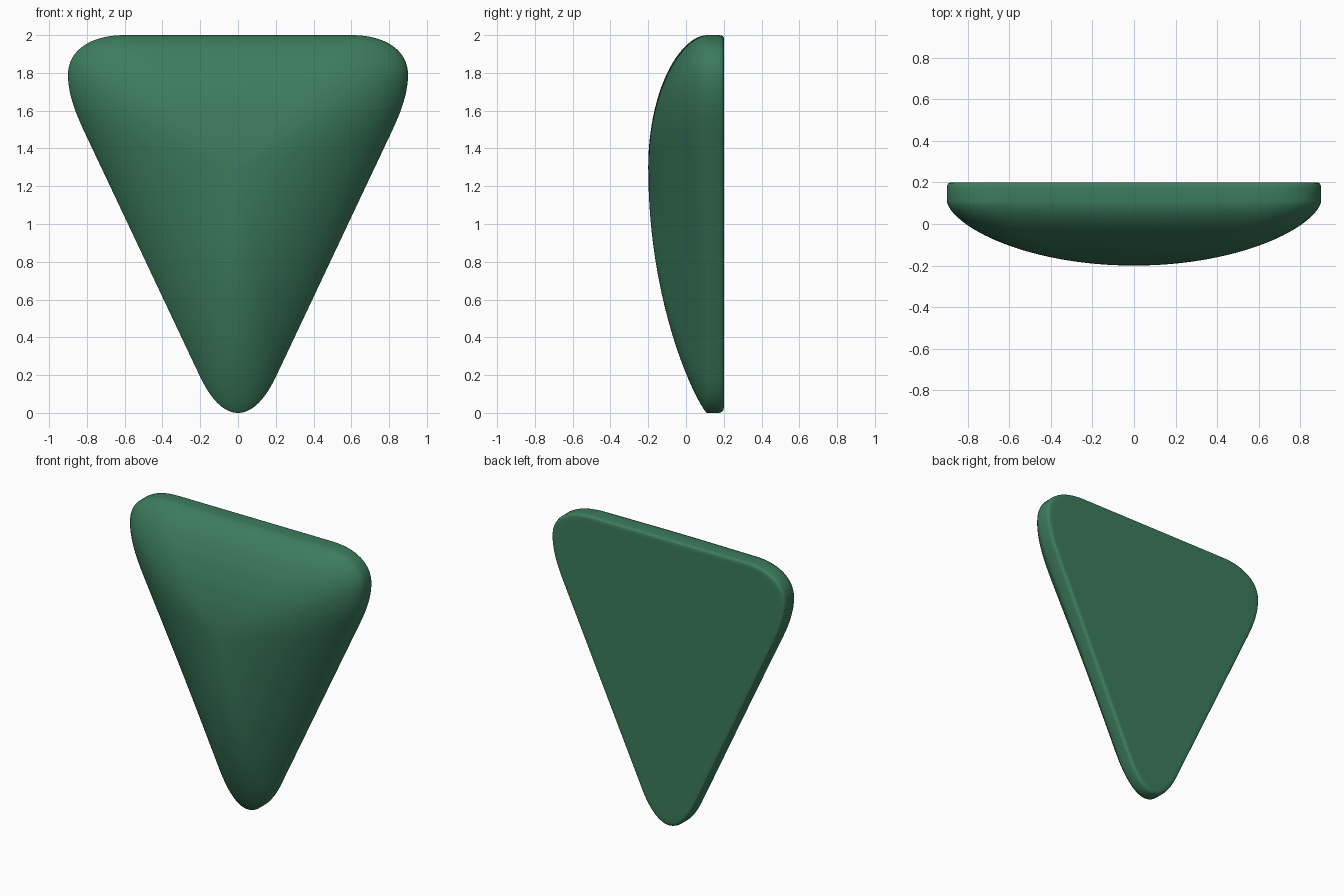
import bpy, bmesh, math
from mathutils import Vector, geometry

if "Cube" in bpy.data.objects:
    bpy.data.objects.remove(bpy.data.objects["Cube"])

# Outline half in x/z, from top centre to bottom tip, as bezier pieces
V = lambda x, z: Vector((x, 0, z))
pieces = [
    (V(0, 2), V(.2, 2), V(.4, 2), V(.6, 2), 10),
    (V(.6, 2), V(.78, 2), V(.9, 1.92), V(.9, 1.79), 16),
    (V(.9, 1.79), V(.9, 1.68), V(.855, 1.575), V(.8, 1.46), 10),
    (V(.8, 1.46), V(.6, 1.037), V(.4, .613), V(.2, .19), 20),
    (V(.2, .19), V(.13, .045), V(.06, 0), V(0, 0), 14),
]
half = []
for a, b, c, d, n in pieces:
    half += geometry.interpolate_bezier(a, b, c, d, n + 1)[:-1]
half.append(V(0, 0))
outline = half + [V(-p.x, p.z) for p in half[-2:0:-1]]

centre = V(0, 1.3)
bm = bmesh.new()


def ring(scale, depth):
    """Outline shrunk toward the centre; depth(p) gives its y."""
    verts = []
    for p in outline:
        q = centre + (p - centre) * scale
        verts.append(bm.verts.new((q.x, depth(p), q.z)))
    return verts


def dome(t):
    def depth(p):
        up = (p - centre).normalized().z
        return .11 - .31 * max(0, 1 - t * t) ** (.7 - .15 * up)
    return depth


# Domed front, straight rim, softened back edge and flat back
steps = 24
rings = [ring(math.sin(i / steps * math.pi / 2), dome(math.sin(i / steps * math.pi / 2)))
         for i in range(1, steps + 1)]
for scale, y in ((1, .145), (1, .175), (.997, .188), (.99, .197), (.98, .2), (.95, .2)):
    rings.append(ring(scale, lambda p, y=y: y))

n = len(outline)
tip = bm.verts.new((0, -.2, centre.z))
back = bm.verts.new((0, .2, centre.z))
for i in range(n):
    j = (i + 1) % n
    bm.faces.new((tip, rings[0][i], rings[0][j]))
    bm.faces.new((back, rings[-1][j], rings[-1][i]))
    for r, s in zip(rings, rings[1:]):
        bm.faces.new((r[i], s[i], s[j], r[j]))
bmesh.ops.recalc_face_normals(bm, faces=bm.faces)
for f in bm.faces:
    f.smooth = True

mesh = bpy.data.meshes.new("rounded_triangle")
bm.to_mesh(mesh)
bm.free()
obj = bpy.data.objects.new("rounded_triangle", mesh)
bpy.context.collection.objects.link(obj)

# Green colour
mat = bpy.data.materials.new("green")
mat.diffuse_color = (.045, .2, .11, 1)
mat.use_nodes = True
mat.node_tree.nodes["Principled BSDF"].inputs["Base Color"].default_value = mat.diffuse_color
mesh.materials.append(mat)
